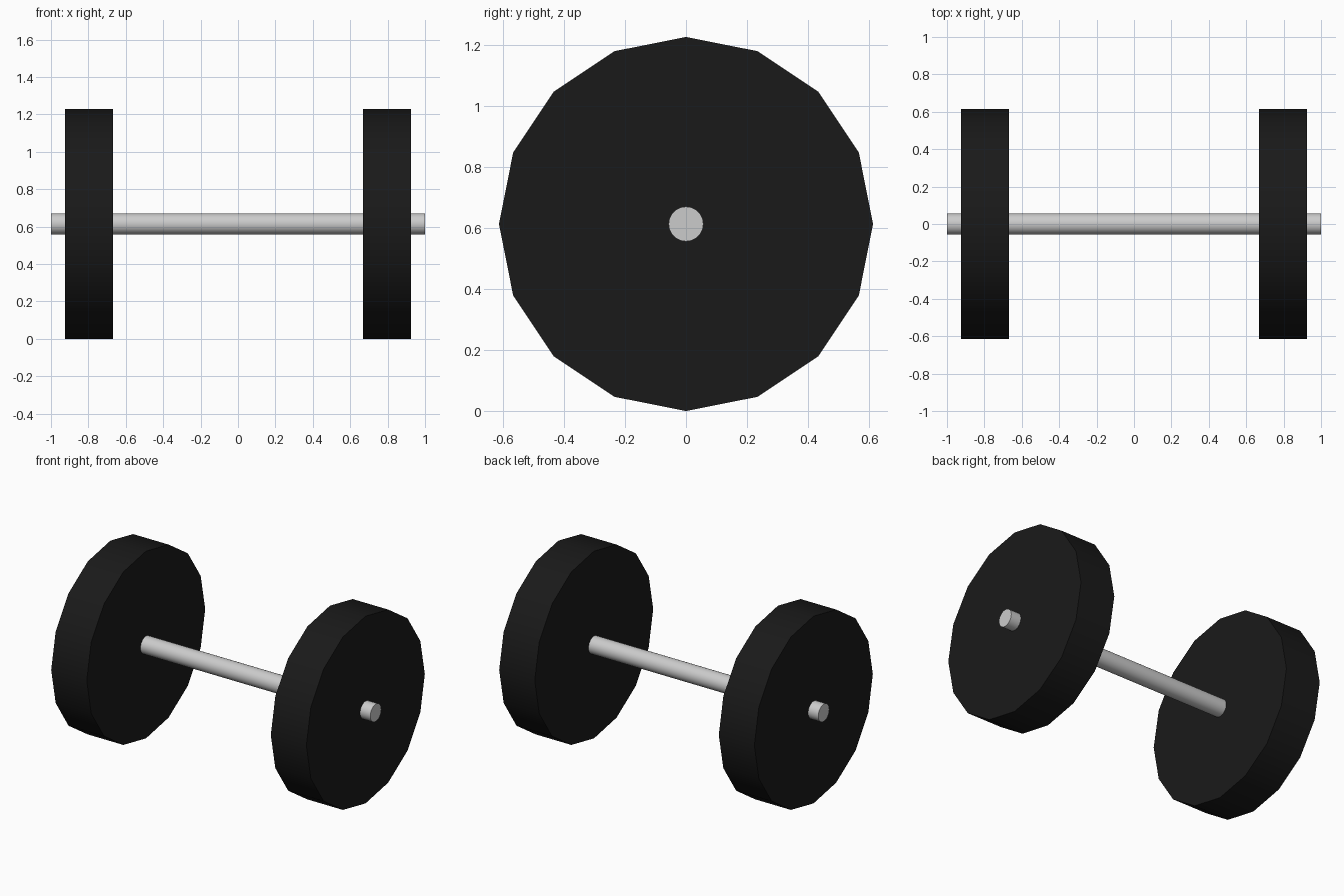
import bpy
from math import pi, radians

if "Cube" in bpy.data.objects:
    bpy.data.objects.remove(bpy.data.objects["Cube"])

AXIS_Z = 0.614  # height of the bar's centre line


def rod_along_x(name, x, radius, length, sides):
    bpy.ops.mesh.primitive_cylinder_add(
        vertices=sides, radius=radius, depth=length,
        location=(x, 0, AXIS_Z), rotation=(0, pi / 2, 0))
    obj = bpy.context.object
    obj.name = name
    bpy.ops.object.shade_smooth_by_angle(angle=radians(30))
    return obj


# black finish for the weights
black = bpy.data.materials.new("black")
black.diffuse_color = (0.01, 0.01, 0.01, 1)
black.use_nodes = True
black.node_tree.nodes["Principled BSDF"].inputs["Base Color"].default_value = black.diffuse_color

# grip bar running through both weights
rod_along_x("bar", 0, 0.057, 2.0, 32)

# sixteen-sided weight at each end
for side, name in ((-1, "left_weight"), (1, "right_weight")):
    weight = rod_along_x(name, side * 0.797, AXIS_Z, 0.258, 16)
    weight.data.materials.append(black)
